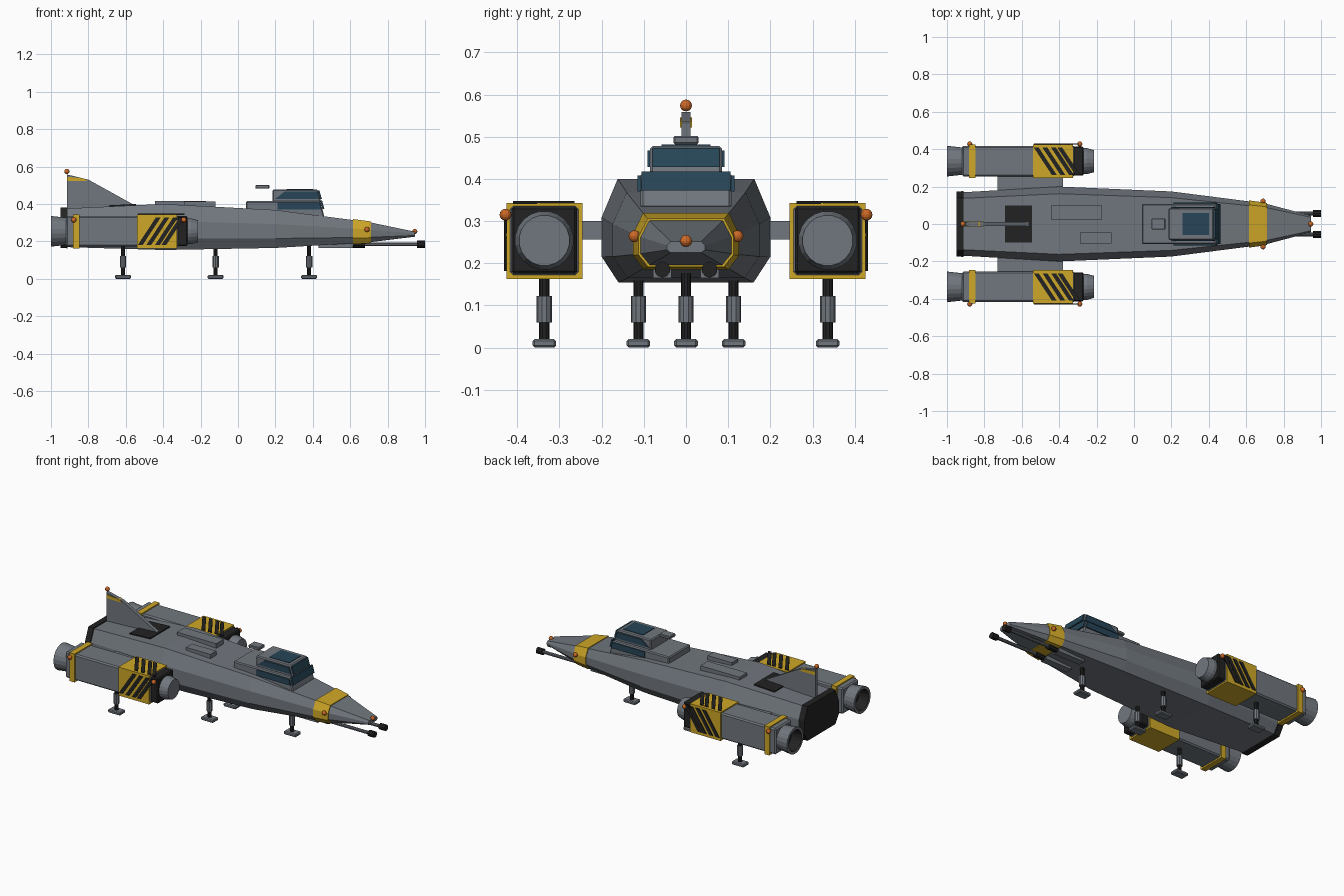
import bpy, bmesh, math
from mathutils import Vector

if "Cube" in bpy.data.objects:
    bpy.data.objects.remove(bpy.data.objects["Cube"])


def material(name, rgb):
    m = bpy.data.materials.new(name)
    m.diffuse_color = (*rgb, 1)
    m.use_nodes = True
    m.node_tree.nodes["Principled BSDF"].inputs["Base Color"].default_value = m.diffuse_color
    return m


GREY = material("hull grey", (0.165, 0.185, 0.21))
YELLOW = material("warning yellow", (0.62, 0.39, 0.02))
BLACK = material("dark trim", (0.016, 0.016, 0.017))
BLUE = material("window blue", (0.02, 0.06, 0.095))
ORANGE = material("lamp orange", (0.60, 0.14, 0.02))


def loft(name, rings, mat, caps=True, bevel=0):
    """Skin a list of equal-length rings of points."""
    bm = bmesh.new()
    vs = [[bm.verts.new(p) for p in r] for r in rings]
    n = len(rings[0])
    for a, b in zip(vs, vs[1:]):
        for i in range(n):
            j = (i + 1) % n
            bm.faces.new((a[i], a[j], b[j], b[i]))
    if caps:
        bm.faces.new(vs[0])
        bm.faces.new(vs[-1])
    bmesh.ops.recalc_face_normals(bm, faces=bm.faces)
    if bevel:
        bmesh.ops.bevel(bm, geom=bm.edges[:], offset=bevel, segments=1, affect='EDGES')
    me = bpy.data.meshes.new(name)
    bm.to_mesh(me)
    bm.free()
    me.materials.append(mat)
    ob = bpy.data.objects.new(name, me)
    bpy.context.collection.objects.link(ob)
    return ob


def prism(name, pts, axis, lo, hi, mat, bevel=0):
    """Extrude a 2D outline along y (points are x, z) or z (points are x, y)."""
    put = (lambda p, t: (p[0], t, p[1])) if axis == 'y' else (lambda p, t: (p[0], p[1], t))
    return loft(name, [[put(p, t) for p in pts] for t in (lo, hi)], mat, bevel=bevel)


def box(name, x, y, z, mat, bevel=0):
    pts = [(x[0], z[0]), (x[1], z[0]), (x[1], z[1]), (x[0], z[1])]
    return prism(name, pts, 'y', min(y), max(y), mat, bevel)


def tube(name, axis, centre, stations, mat, n=16, caps=True):
    """Round part along x or z; stations are (position, radius)."""
    rings = []
    for t, r in stations:
        ring = []
        for i in range(n):
            a = 2 * math.pi * (i + 0.5) / n
            u, v = r * math.cos(a), r * math.sin(a)
            ring.append((t, centre[0] + u, centre[1] + v) if axis == 'x'
                        else (centre[0] + u, centre[1] + v, t))
        rings.append(ring)
    return loft(name, rings, mat, caps)


def lamp(name, x, y, z):
    bm = bmesh.new()
    bmesh.ops.create_uvsphere(bm, u_segments=12, v_segments=8, radius=0.014)
    bmesh.ops.translate(bm, vec=Vector((x, y, z)), verts=bm.verts)
    me = bpy.data.meshes.new(name)
    bm.to_mesh(me)
    bm.free()
    me.materials.append(ORANGE)
    bpy.context.collection.objects.link(bpy.data.objects.new(name, me))


# Hull stations: x, half width, bottom, top
STATIONS = [(-0.94, 0.168, 0.170, 0.375), (-0.4, 0.20, 0.154, 0.40), (0.2, 0.174, 0.165, 0.368),
            (0.7, 0.110, 0.195, 0.303), (0.945, 0.045, 0.225, 0.252)]


def hull_ring(x, grow=0.0):
    for a, b in zip(STATIONS, STATIONS[1:]):
        if x <= b[0] or b is STATIONS[-1]:
            f = (x - a[0]) / (b[0] - a[0])
            w, lo, hi = [a[i] + f * (b[i] - a[i]) for i in (1, 2, 3)]
            break
    w, lo, hi = w + grow, lo - grow, hi + grow
    h = hi - lo
    half = [(w * 0.81, hi), (w, lo + 0.63 * h), (w, lo + 0.25 * h), (w * 0.8, lo)]
    return [(x, y, z) for y, z in half] + [(x, -y, z) for y, z in reversed(half)]


# Hull, nose band and dark stern plate
loft("hull", [hull_ring(s[0]) for s in STATIONS], GREY)
loft("nose_band", [hull_ring(0.615, 0.005), hull_ring(0.7, 0.005), hull_ring(0.71, 0.005)], YELLOW)
loft("stern_plate", [hull_ring(-0.95, 0.006), hull_ring(-0.912, 0.006)], BLACK)

# Cockpit: two stacked cabins with slanted fronts and window plates
prism("lower_cabin", [(0.043, 0.35), (0.043, 0.415), (0.44, 0.415), (0.462, 0.33), (0.2, 0.33)],
      'y', -0.108, 0.108, GREY, 0.006)
prism("upper_cabin", [(0.185, 0.41), (0.185, 0.478), (0.425, 0.478), (0.445, 0.41)],
      'y', -0.085, 0.085, GREY, 0.006)
prism("lower_windscreen", [(0.440, 0.418), (0.450, 0.418), (0.462, 0.372), (0.452, 0.372)],
      'y', -0.106, 0.106, BLUE)
prism("upper_windscreen", [(0.426, 0.473), (0.435, 0.473), (0.448, 0.428), (0.438, 0.428)],
      'y', -0.08, 0.08, BLUE)
box("roof_window", (0.26, 0.40), (-0.058, 0.058), (0.475, 0.481), BLUE)
for s in (1, -1):
    prism("lower_side_window", [(0.21, 0.37), (0.21, 0.408), (0.436, 0.408), (0.447, 0.37)],
          'y', s * 0.106, s * 0.115, BLUE)
    prism("upper_side_window", [(0.20, 0.428), (0.25, 0.467), (0.42, 0.467), (0.432, 0.428)],
          'y', s * 0.083, s * 0.091, BLUE)
box("sensor_block", (0.093, 0.168), (-0.03, 0.03), (0.482, 0.502), GREY, 0.004)

# Deck panels
box("left_deck_panel", (-0.445, -0.17), (0.025, 0.10), (0.38, 0.417), GREY)
box("right_deck_panel", (-0.29, -0.12), (-0.105, -0.045), (0.375, 0.412), GREY)
prism("engine_grille", [(-0.69, 0.383), (-0.69, 0.393), (-0.545, 0.400), (-0.545, 0.391)],
      'y', -0.1, 0.1, BLACK)

# Tail fin with a yellow tip stripe
prism("tail_fin", [(-0.915, 0.36), (-0.915, 0.558), (-0.80, 0.53), (-0.55, 0.392), (-0.55, 0.37)],
      'y', -0.011, 0.011, GREY)
prism("fin_stripe", [(-0.913, 0.522), (-0.913, 0.545), (-0.825, 0.537), (-0.805, 0.522)],
      'y', -0.014, 0.014, YELLOW)

# Lamps on the centre line
lamp("nose_lamp", 0.945, 0, 0.253)
lamp("fin_lamp", -0.915, 0, 0.574)


def leg(name, x, y, top):
    tube(name + "_strut", 'z', (x, y), [(0.015, 0.012), (top, 0.012)], BLACK, 10)
    tube(name + "_sleeve", 'z', (x, y), [(0.06, 0.018), (0.122, 0.018)], GREY, 10)
    box(name + "_foot", (x - 0.043, x + 0.043), (y - 0.028, y + 0.028), (0, 0.02), GREY, 0.005)


leg("nose_leg", 0.38, 0, 0.20)

ZC = 0.254  # nacelle axis height
for s, side in ((1, "left_"), (-1, "right_")):
    yc = s * 0.336

    def span(a, b):
        return (s * a, s * b)

    # Pylon and nacelle body
    box(side + "pylon", (-0.73, -0.38), span(0.15, 0.27), (0.256, 0.30), GREY)
    box(side + "nacelle", (-0.92, -0.315), span(0.255, 0.417), (0.172, 0.336), GREY, 0.008)
    box(side + "rear_band", (-0.882, -0.847), span(0.246, 0.426), (0.163, 0.343), YELLOW)
    box(side + "hazard_panel", (-0.54, -0.325), span(0.246, 0.426), (0.163, 0.343), YELLOW)

    # Diagonal hazard stripes on the outer side and the top
    for i in range(4):
        x = -0.535 + i * 0.046
        side_pts = [(x, 0.182), (x + 0.026, 0.182), (x + 0.122, 0.328), (x + 0.096, 0.328)]
        if i == 3:
            side_pts = [(px - 0.012, pz) for px, pz in side_pts]
        prism(side + "side_stripe", side_pts, 'y', s * 0.424, s * 0.431, BLACK)
        top_pts = [(px, yc + (ZC - pz)) for px, pz in side_pts]
        prism(side + "top_stripe", top_pts, 'z', 0.341, 0.348, BLACK)

    # Intake and exhaust nozzle
    box(side + "intake_block", (-0.33, -0.27), span(0.258, 0.414), (0.176, 0.335), BLACK, 0.006)
    tube(side + "intake_cone", 'x', (yc, ZC), [(-0.275, 0.07), (-0.25, 0.07), (-0.215, 0.06)], GREY, 20)
    tube(side + "nozzle", 'x', (yc, ZC), [(-0.91, 0.073), (-1.0, 0.083), (-1.0, 0.066)], GREY, 20, False)
    tube(side + "nozzle_liner", 'x', (yc, ZC), [(-1.0, 0.066), (-0.935, 0.056), (-0.93, 0.01)],
         BLACK, 20)
    # Open the liner mouth so the nozzle is hollow
    me = bpy.context.collection.objects[-1].data
    bm = bmesh.new()
    bm.from_mesh(me)
    mouth = [f for f in bm.faces if all(v.co.x < -0.999 for v in f.verts)]
    bmesh.ops.delete(bm, geom=mouth, context='FACES_ONLY')
    bmesh.ops.reverse_faces(bm, faces=bm.faces[:])
    bm.to_mesh(me)
    bm.free()

    # Nose gun
    gy = s * 0.056
    box(side + "gun_housing", (0.43, 0.615), (gy - 0.022, gy + 0.022), (0.165, 0.21), GREY)
    tube(side + "gun_breech", 'x', (gy, 0.185), [(0.61, 0.019), (0.68, 0.019)], BLACK, 10)
    tube(side + "gun_barrel", 'x', (gy, 0.185), [(0.67, 0.01), (0.965, 0.01)], GREY, 10)
    tube(side + "gun_muzzle", 'x', (gy, 0.185), [(0.958, 0.019), (1.0, 0.019)], BLACK, 10)

    # Side lamps and landing legs
    lamp(side + "nose_side_lamp", 0.69, s * 0.122, 0.264)
    lamp(side + "front_nacelle_lamp", -0.29, s * 0.428, 0.315)
    lamp(side + "rear_nacelle_lamp", -0.878, s * 0.428, 0.315)
    leg(side + "middle_leg", -0.12, s * 0.113, 0.18)
    leg(side + "nacelle_leg", -0.615, yc, 0.18)
